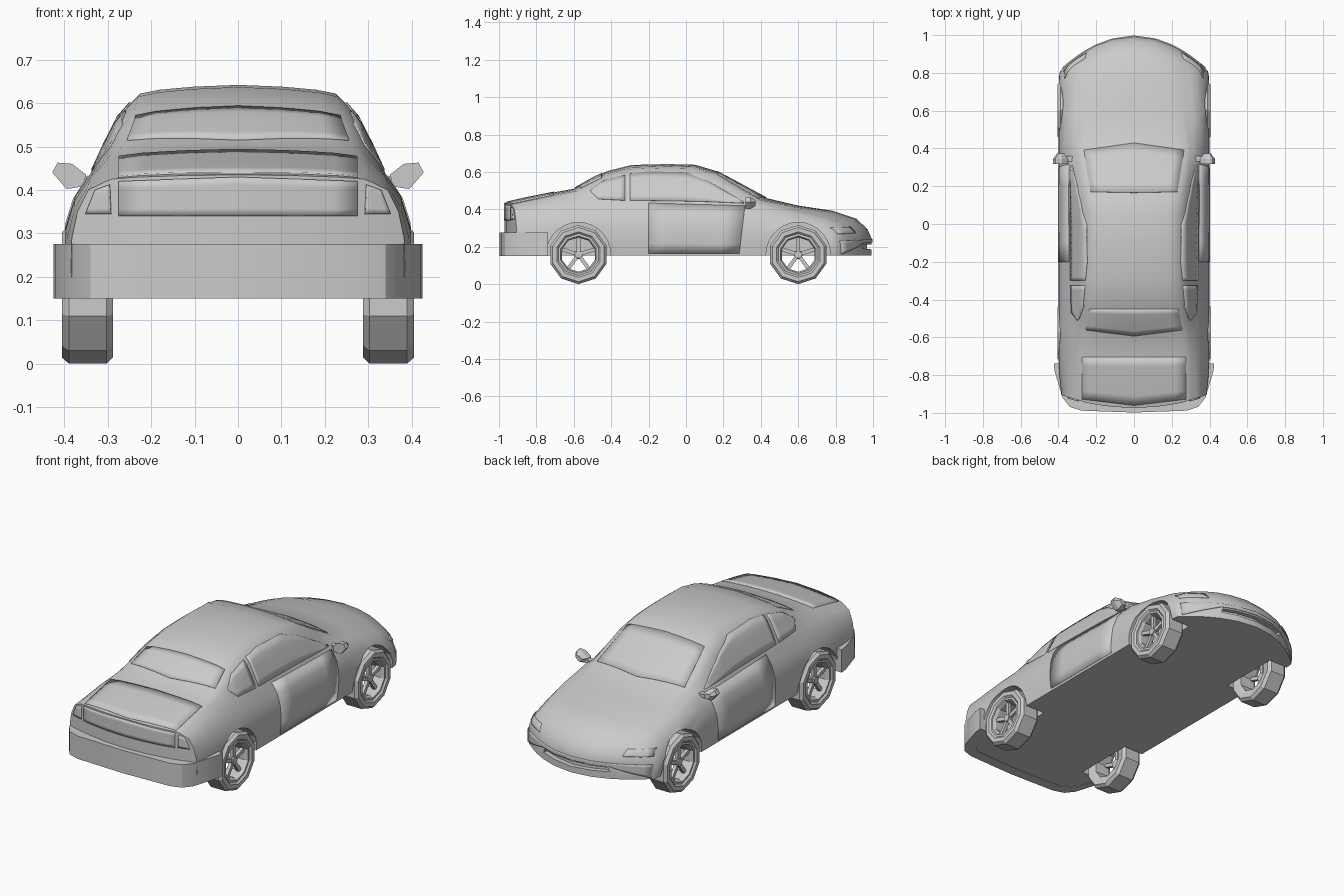
import bpy, bmesh, math
from mathutils import Vector, Matrix
from mathutils.bvhtree import BVHTree

if "Cube" in bpy.data.objects:
    bpy.data.objects.remove(bpy.data.objects["Cube"])

FLOOR = 0.152
WHEELS = {"rear": -0.575, "front": 0.6}


def make_object(name, bm, mirror=False):
    bmesh.ops.recalc_face_normals(bm, faces=bm.faces)
    me = bpy.data.meshes.new(name)
    bm.to_mesh(me)
    bm.free()
    ob = bpy.data.objects.new(name, me)
    bpy.context.collection.objects.link(ob)
    if mirror:
        ob.modifiers.new("mirror", 'MIRROR')
    return ob


def smooth(ob, angle=35):
    bpy.ops.object.select_all(action='DESELECT')
    ob.select_set(True)
    bpy.context.view_layer.objects.active = ob
    bpy.ops.object.shade_smooth_by_angle(angle=math.radians(angle))


# Body stations: y, bow, top z, roof edge x, z, belt x, z, half width
STATIONS = [
    (-.97, -.07, .435, .29, .425, .345, .40, .385),
    (-.85, -.04, .462, .29, .448, .345, .41, .395),
    (-.70, 0, .492, .28, .475, .34, .43, .40),
    (-.60, -.03, .510, .27, .498, .335, .44, .40),
    (-.50, -.02, .567, .25, .545, .335, .445, .40),
    (-.42, 0, .605, .24, .582, .335, .445, .40),
    (-.29, 0, .637, .23, .615, .335, .445, .40),
    (-.10, 0, .642, .225, .622, .335, .443, .40),
    (.05, 0, .638, .225, .618, .335, .44, .40),
    (.16, 0, .605, .24, .59, .335, .438, .40),
    (.30, .05, .530, .265, .518, .335, .432, .40),
    (.43, .06, .460, .28, .448, .335, .425, .40),
    (.60, .05, .420, .25, .412, .345, .385, .40),
    (.78, .08, .393, .24, .378, .335, .35, .40),
    (.91, .14, .350, .22, .338, .33, .32, .397),
    (.97, .18, .295, .23, .287, .34, .28, .395),
    (.992, .19, .245, .25, .24, .35, .235, .39),
]


def section(y, bow, zt, xr, zr, xb, zb, w, s):
    """Half cross-section: floor outwards, up the side, back over the roof."""
    k = (zr - zb) / .18
    glass = [(xr + (xb - xr) * t + b * k, zr + (zb - zr) * t)
             for t, b in ((.25, .018), (.65, .010))]
    top = [(0, zt), (xr * .45, zt - (zt - zr) * .2), (xr * .8, zt - (zt - zr) * .55),
           (xr, zr)] + glass + [(xb, zb)]
    h = zb - FLOOR
    side = [(w - .008, FLOOR), (w, FLOOR + .25 * h), (w - .002, FLOOR + .55 * h),
            (w * .62 + xb * .38, FLOOR + .8 * h)]
    pts = [(x, FLOOR) for x, _ in top] + side + top[::-1]
    return [Vector((s * x, y - bow * (x / .4) ** 2, z)) for x, z in pts]


def build_body():
    bm = bmesh.new()
    for s in (1, -1):
        rows = [[bm.verts.new(p) for p in section(*st, s)] for st in STATIONS]
        for a, b in zip(rows, rows[1:]):
            for i in range(len(a) - 1):
                bm.faces.new((a[i], a[i + 1], b[i + 1], b[i]))
        for r in (rows[0], rows[-1]):
            for i in range(6):
                bm.faces.new((r[i], r[i + 1], r[-2 - i], r[-1 - i]))
            bm.faces.new(r[6:12])
    bmesh.ops.remove_doubles(bm, verts=bm.verts, dist=1e-5)
    bmesh.ops.recalc_face_normals(bm, faces=bm.faces)
    return BVHTree.FromBMesh(bm), make_object("body", bm)


tree, body = build_body()

VIEWS = {  # ray origin and direction for each side
    "side": (lambda a, b: (1, a, b), (-1, 0, 0)),
    "top": (lambda a, b: (a, b, 2), (0, 0, -1)),
    "rear": (lambda a, b: (a, -2, b), (0, 1, 0)),
    "front": (lambda a, b: (a, 2, b), (0, -1, 0)),
}


def panel(name, view, lower, upper, mirror=False, thick=.008, rows=5, split=5):
    """Thin skin laid on the body between two outline curves."""
    def resample(line):
        pts = [Vector(p) for p in line]
        out = [a.lerp(b, i / split) for a, b in zip(pts, pts[1:]) for i in range(split)]
        return out + [pts[-1]]
    origin, d = VIEWS[view]
    bm = bmesh.new()
    grid = []
    for lo, hi in zip(resample(lower), resample(upper)):
        col = []
        for j in range(rows + 1):
            o = Vector(origin(*lo.lerp(hi, j / rows)))
            hit = tree.ray_cast(o, Vector(d))[0]
            if hit is None:
                hit = tree.find_nearest(o + Vector(d))[0]
            col.append(bm.verts.new(hit))
        grid.append(col)
    for a, b in zip(grid, grid[1:]):
        for j in range(rows):
            bm.faces.new((a[j], b[j], b[j + 1], a[j + 1]))
    ob = make_object(name, bm)
    sol = ob.modifiers.new("thickness", 'SOLIDIFY')
    sol.thickness, sol.offset = thick, 0
    if mirror:
        ob.modifiers.new("mirror", 'MIRROR')
    smooth(ob)
    return ob


def both(pts):
    """Right half outline (from the centre out) mirrored to full width."""
    return [(-x, z) for x, z in pts[:0:-1]] + list(pts)


# Glass
panel("windshield", "top", both([(0, .428), (.265, .39)]), both([(0, .165), (.23, .17)]))
panel("rear_window", "top", both([(0, -.592), (.255, -.56)]), both([(0, -.45), (.235, -.45)]))
panel("door_window", "side",
      [(-.3, .447), (-.2, .446), (0, .443), (.12, .44), (.31, .432)],
      [(-.3, .588), (-.2, .6), (0, .595), (.12, .548), (.31, .437)], True)
panel("quarter_window", "side", [(-.51, .495), (-.47, .455), (-.325, .447)],
      [(-.505, .505), (-.44, .552), (-.325, .582)], True)

# Doors, trunk and lamps
panel("door", "side", [(-.2, .165), (.285, .165)], [(-.2, .432), (.315, .418)], True, .006)
panel("trunk_lid", "top", both([(0, -.96), (.275, -.927)]), both([(0, -.705), (.275, -.705)]))
panel("trunk_face", "rear", both([(0, .34), (.275, .34)]), both([(0, .43), (.275, .42)]))
panel("tail_light", "rear", [(.292, .345), (.35, .345)], [(.295, .412), (.328, .4)], True, .014)
panel("headlight", "front", [(.25, .272), (.37, .268)], [(.26, .305), (.365, .3)], True)
panel("front_bumper", "front", both([(0, .222), (.2, .22), (.37, .16)]),
      both([(0, .24), (.2, .238), (.375, .23)]), thick=.012)

# Wheel arches and front intake cut from the body
cutters = [panel("intake_cutter", "front", both([(0, .185), (.2, .19)]),
                 both([(0, .213), (.19, .212)]), thick=.05)]
for end, y in WHEELS.items():
    for s in (1, -1):
        bm = bmesh.new()
        bmesh.ops.create_cone(bm, cap_ends=True, segments=28, radius1=.172, radius2=.172, depth=.24,
                              matrix=Matrix.Translation((s * .395, y, .158)) @ Matrix.Rotation(math.pi / 2, 4, 'Y'))
        cutters.append(make_object(end + "_arch_cutter", bm))
for c in cutters:
    c.hide_render = True
    mod = body.modifiers.new("cut", 'BOOLEAN')
    mod.operation, mod.solver, mod.object = 'DIFFERENCE', 'EXACT', c
graph = bpy.context.evaluated_depsgraph_get()
cut_mesh = bpy.data.meshes.new_from_object(body.evaluated_get(graph))
body.modifiers.clear()
body.data = cut_mesh
for c in cutters:
    bpy.data.objects.remove(c)
smooth(body)

# Wheels: ten-sided tyre and rim, hub, five spokes
TYRE = [(.112, .295), (.143, .288), (.158, .303), (.158, .39), (.145, .405),
        (.122, .405), (.112, .396), (.1, .398), (.092, .38), (.095, .3)]
for end, y in WHEELS.items():
    bm = bmesh.new()
    place = Matrix.Translation((0, y, .158))
    rings = []
    for i in range(10):
        a = 2 * math.pi * i / 10
        rings.append([bm.verts.new((x, y + r * math.sin(a), .158 - r * math.cos(a))) for r, x in TYRE])
    for i in range(10):
        a, b = rings[i], rings[(i + 1) % 10]
        for j in range(len(TYRE)):
            k = (j + 1) % len(TYRE)
            bm.faces.new((a[j], a[k], b[k], b[j]))
    bmesh.ops.create_cone(bm, cap_ends=True, segments=10, radius1=.024, radius2=.02, depth=.03,
                          matrix=place @ Matrix.Translation((.37, 0, 0)) @ Matrix.Rotation(math.pi / 2, 4, 'Y'))
    for i in range(5):
        spoke = Matrix.Rotation(2 * math.pi * i / 5, 4, 'X') @ Matrix.Translation((.37, 0, .053))
        bmesh.ops.create_cube(bm, size=1, matrix=place @ spoke @ Matrix.Diagonal((.018, .02, .088, 1)))
    make_object(end + "_wheels", bm, True)

# Rear bumper: bent band round the tail
bm = bmesh.new()
outer = [(0, -.998), (.28, -.988), (.34, -.968), (.378, -.92), (.42, -.78), (.425, -.738)]
inner = [(0, -.94), (.27, -.93), (.325, -.9), (.36, -.85), (.385, -.78), (.388, -.738)]
loops = [[[bm.verts.new((x, y, z)) for x, y in both(line)] for z in (.15, .275)]
         for line in (outer, inner)]
(o0, o1), (i0, i1) = loops
band = (o0, o1, i1, i0)
for a, b in zip(band, band[1:] + band[:1]):
    for i in range(len(a) - 1):
        bm.faces.new((a[i], a[i + 1], b[i + 1], b[i]))
for i in (0, -1):
    bm.faces.new([r[i] for r in band])
smooth(make_object("rear_bumper", bm), 30)

# Door mirrors: six-sided shell tapering forward, with a stem
bm = bmesh.new()
outline = [(.35, .435), (.357, .408), (.395, .402), (.428, .44), (.416, .463), (.382, .46)]
c = Vector((.388, .434))
rings = []
for y, k in ((.318, 1), (.345, 1), (.372, .5)):
    rings.append([bm.verts.new((*(c + (Vector(p) - c) * k), 0)) for p in outline])
    for v in rings[-1]:
        v.co = (v.co.x, y, v.co.y)
for a, b in zip(rings, rings[1:]):
    for i in range(6):
        j = (i + 1) % 6
        bm.faces.new((a[i], a[j], b[j], b[i]))
bm.faces.new(rings[0])
bm.faces.new(rings[-1])
bmesh.ops.create_cube(bm, size=1, matrix=Matrix.Translation((.35, .345, .422)) @ Matrix.Diagonal((.05, .03, .018, 1)))
make_object("door_mirrors", bm, True)
